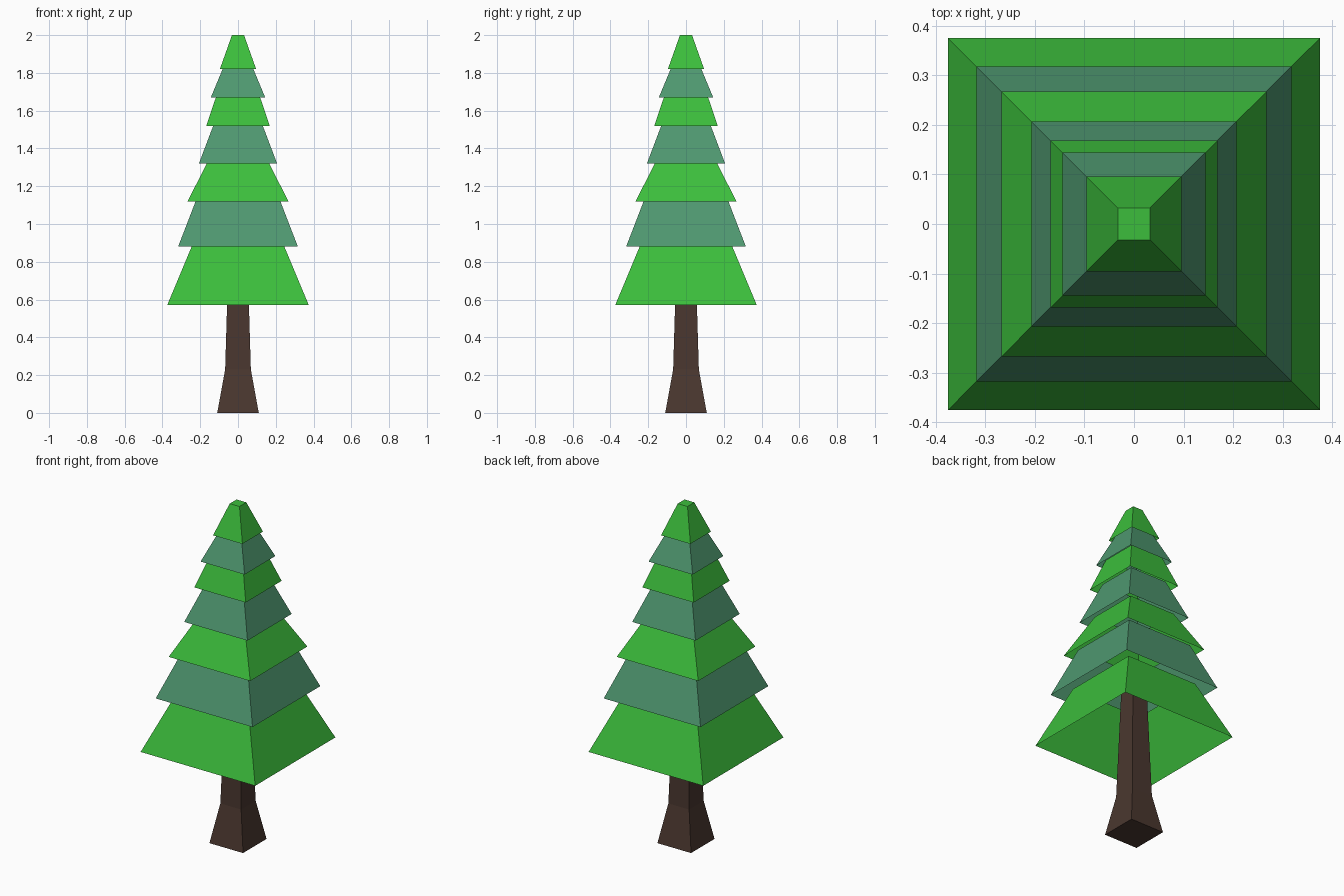
import bpy, bmesh

if "Cube" in bpy.data.objects:
    bpy.data.objects.remove(bpy.data.objects["Cube"])


def material(name, rgb):
    """Flat colour from 0-255 sRGB, stored as linear."""
    m = bpy.data.materials.new(name)
    lin = [((c / 255 + 0.055) / 1.055) ** 2.4 for c in rgb]
    m.diffuse_color = (*lin, 1)
    m.use_nodes = True
    m.node_tree.nodes["Principled BSDF"].inputs["Base Color"].default_value = m.diffuse_color
    return m


def square_loft(name, rings, mat, cap_bottom=False, cap_top=False):
    """Stack of square rings given as (z, half width), bottom to top."""
    bm = bmesh.new()
    loops = [[bm.verts.new((sx * h, sy * h, z))
              for sx, sy in ((-1, -1), (1, -1), (1, 1), (-1, 1))]
             for z, h in rings]
    for lo, hi in zip(loops, loops[1:]):
        for i in range(4):
            j = (i + 1) % 4
            bm.faces.new((lo[i], lo[j], hi[j], hi[i]))
    if cap_bottom:
        bm.faces.new(loops[0][::-1])
    if cap_top:
        bm.faces.new(loops[-1])
    me = bpy.data.meshes.new(name)
    bm.to_mesh(me)
    bm.free()
    me.materials.append(mat)
    ob = bpy.data.objects.new(name, me)
    bpy.context.collection.objects.link(ob)
    return ob


bark = material("dark brown bark", (74, 55, 47))
leaf = material("bright green", (60, 190, 60))
pine = material("grey green", (79, 152, 112))

# Flared trunk, running up inside the lowest tier
square_loft("trunk", [(0, 0.11), (0.23, 0.068), (0.9, 0.048)], bark, True, True)

# Skirt tiers, open underneath: (bottom z, bottom half, top z, top half)
tiers = [
    (0.57, 0.375, 0.91, 0.233),
    (0.88, 0.317, 1.15, 0.213),
    (1.12, 0.267, 1.35, 0.150),
    (1.32, 0.207, 1.55, 0.120),
    (1.52, 0.168, 1.70, 0.107),
    (1.67, 0.144, 1.85, 0.069),
    (1.82, 0.096, 2.00, 0.032),
]
for i, (z0, h0, z1, h1) in enumerate(tiers):
    square_loft(f"branch_tier_{i + 1}", [(z0, h0), (z1, h1)],
                pine if i % 2 else leaf, cap_top=(i == len(tiers) - 1))
